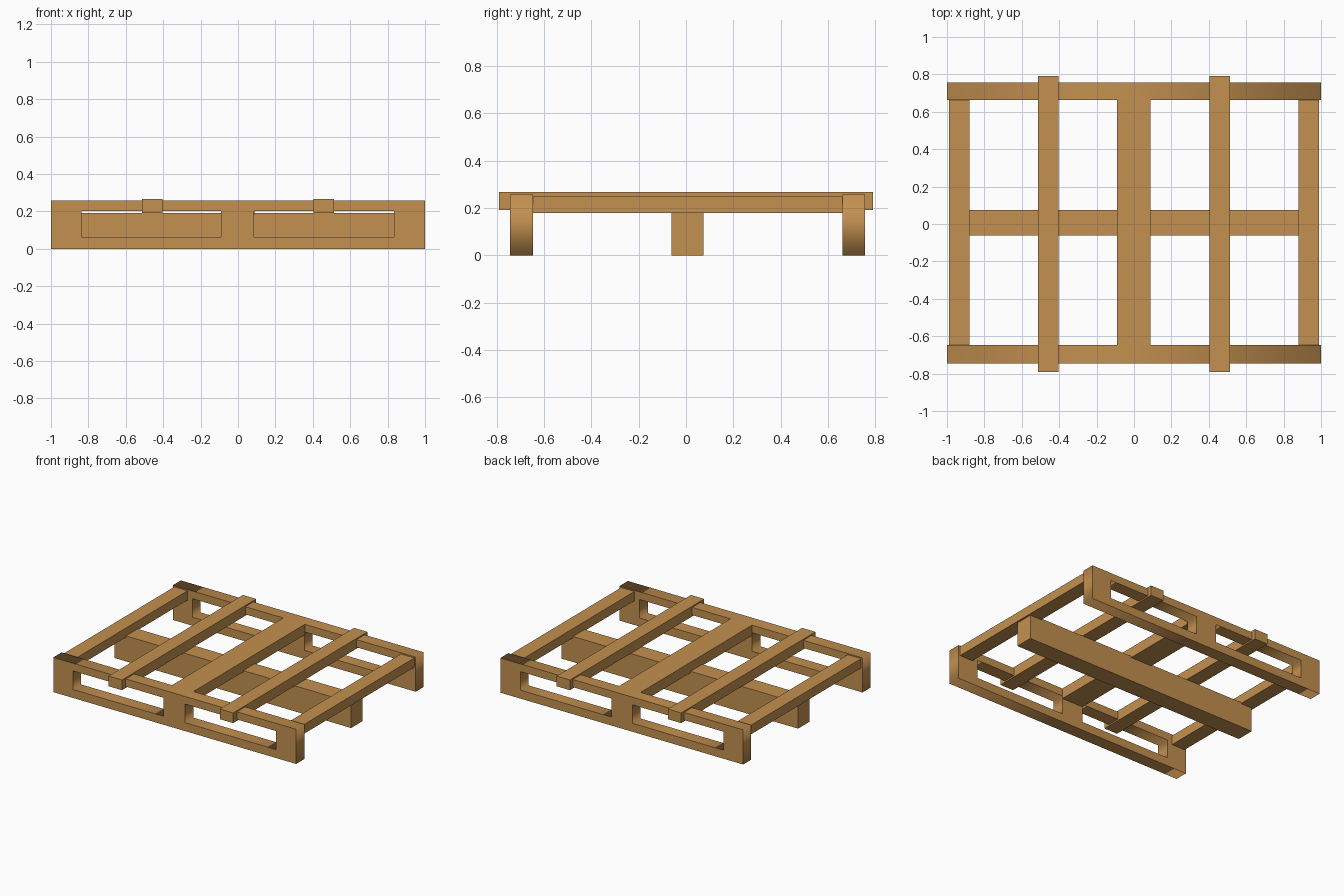
import bpy, bmesh
from math import radians
from mathutils import Vector

if "Cube" in bpy.data.objects:
    bpy.data.objects.remove(bpy.data.objects["Cube"])

wood = bpy.data.materials.new("wood")
wood.diffuse_color = (0.55, 0.28, 0.08, 1)
wood.use_nodes = True
wood.node_tree.nodes["Principled BSDF"].inputs["Base Color"].default_value = wood.diffuse_color


def add(name, data):
    data.materials.append(wood)
    ob = bpy.data.objects.new(name, data)
    bpy.context.collection.objects.link(ob)
    return ob


def box(name, x, y, z):
    """Board spanning the given (min, max) ranges."""
    bm = bmesh.new()
    bmesh.ops.create_cube(bm, size=1)
    for v in bm.verts:
        v.co = Vector([(r[0] + r[1]) / 2 + c * (r[1] - r[0])
                       for c, r in zip(v.co, (x, y, z))])
    me = bpy.data.meshes.new(name)
    bm.to_mesh(me)
    bm.free()
    return add(name, me)


def rail(name, y):
    """Upright side rail with two fork openings, from a filled outline."""
    cu = bpy.data.curves.new(name, 'CURVE')
    cu.dimensions = '2D'
    cu.fill_mode = 'BOTH'
    cu.extrude = (y[1] - y[0]) / 2
    for x0, x1, z0, z1 in ((-1, 1, 0, 0.258),
                           (-0.838, -0.09, 0.063, 0.201),
                           (0.086, 0.835, 0.063, 0.201)):
        sp = cu.splines.new('POLY')
        sp.points.add(3)
        sp.use_cyclic_u = True
        for p, (px, pz) in zip(sp.points, ((x0, z0), (x1, z0), (x1, z1), (x0, z1))):
            p.co = (px, pz, 0, 1)
    ob = add(name, cu)
    ob.location.y = (y[0] + y[1]) / 2
    ob.rotation_euler.x = radians(90)
    return ob


FRONT, BACK = (-0.745, -0.648), (0.662, 0.756)
INNER = (FRONT[1], BACK[0])

# Front and back rails, plus the solid centre beam
rail("front_rail", FRONT)
rail("back_rail", BACK)
box("centre_beam", (-0.975, 0.975), (-0.062, 0.074), (0, 0.19))

# Centre slat flush with the rail tops
box("centre_slat", (-0.09, 0.087), INNER, (0.18, 0.258))

# End slats sit slightly low between the rails; raised slats overhang them
for side, s in (("left", -1), ("right", 1)):
    box(side + "_end_slat", sorted((s * 0.879, s * 0.989)), INNER, (0.18, 0.249))
    box(side + "_raised_slat", sorted((s * 0.403, s * 0.513)), (-0.79, 0.79), (0.191, 0.267))
